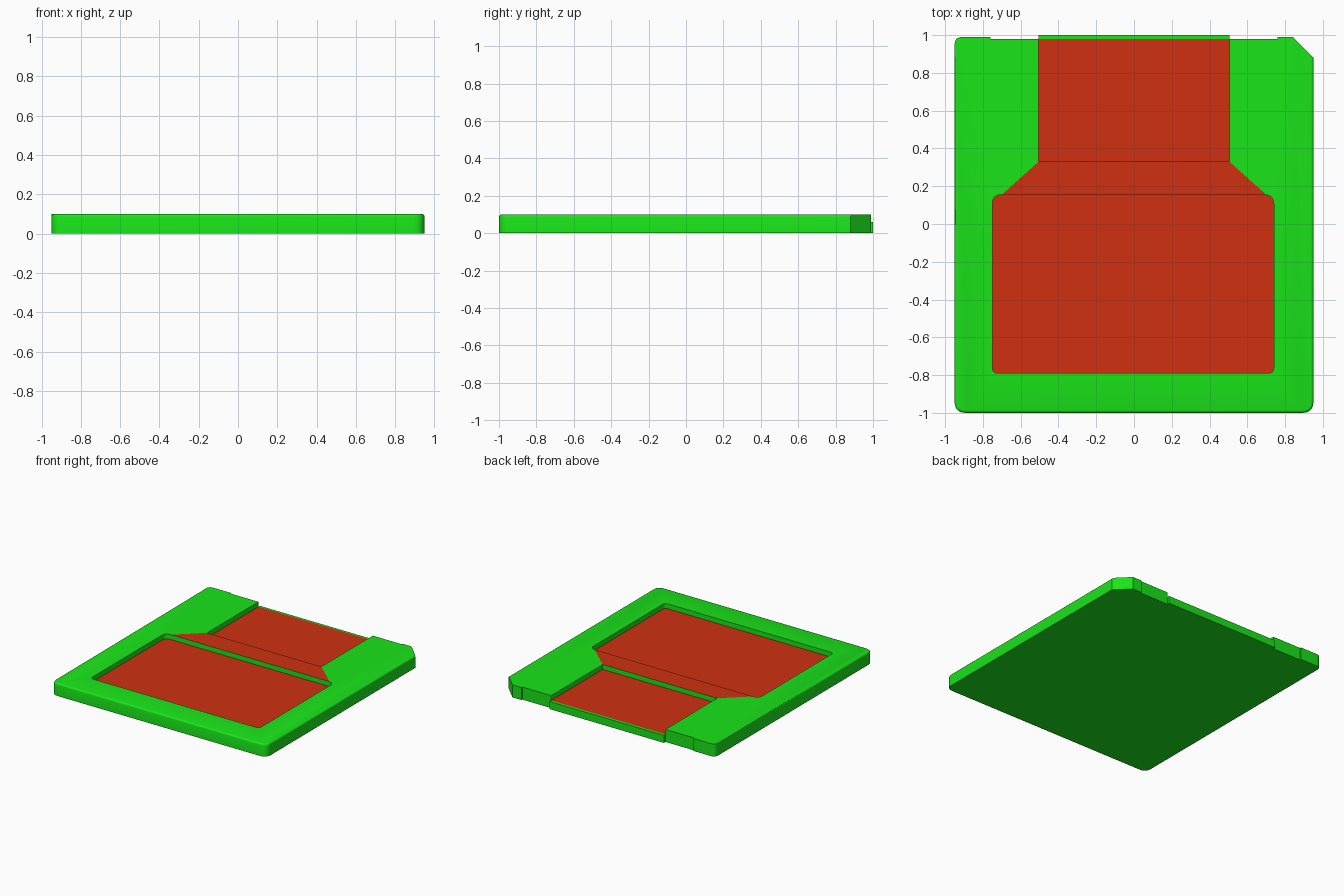
import bpy, bmesh, math
from mathutils import Vector

if "Cube" in bpy.data.objects:
    bpy.data.objects.remove(bpy.data.objects["Cube"])

TOP, FLOOR = 0.10, 0.06


def material(name, color):
    m = bpy.data.materials.new(name)
    m.diffuse_color = (*color, 1)
    m.use_nodes = True
    m.node_tree.nodes["Principled BSDF"].inputs["Base Color"].default_value = m.diffuse_color
    return m


green = material("green_plastic", (0.01, 0.78, 0.01))
red = material("red_surface", (0.62, 0.03, 0.005))


def outline(corners, steps=5):
    """Corners are (x, y, radius); a radius above 0 rounds that corner."""
    pts, n = [], len(corners)
    for i, (x, y, r) in enumerate(corners):
        p = Vector((x, y))
        if r == 0:
            pts.append(p)
            continue
        a = p + (Vector(corners[i - 1][:2]) - p).normalized() * r
        b = p + (Vector(corners[(i + 1) % n][:2]) - p).normalized() * r
        for k in range(steps + 1):
            t = k / steps
            pts.append(a * (1 - t) ** 2 + p * 2 * t * (1 - t) + b * t * t)
    return pts


def plate(name, corners, z0, z1=None, mat=None, soft_rim=0):
    """Flat sheet at z0, or a slab up to z1 with an optional softened top rim."""
    bm = bmesh.new()
    face = bm.faces.new([bm.verts.new((p.x, p.y, z0)) for p in outline(corners)])
    face.normal_update()
    if face.normal.z < 0:
        face.normal_flip()
    if z1 is not None:
        new = bmesh.ops.extrude_face_region(bm, geom=[face], use_keep_orig=True)["geom"]
        bmesh.ops.translate(bm, vec=(0, 0, z1 - z0),
                            verts=[g for g in new if isinstance(g, bmesh.types.BMVert)])
        bmesh.ops.recalc_face_normals(bm, faces=bm.faces)
        if soft_rim:
            rim = [e for e in bm.edges
                   if all(v.co.z > z1 - 1e-4 for v in e.verts)
                   and sum(v.co.y for v in e.verts) / 2 < 0.9]
            bmesh.ops.bevel(bm, geom=rim, offset=soft_rim, segments=3,
                            profile=0.5, affect='EDGES')
    me = bpy.data.meshes.new(name)
    bm.to_mesh(me)
    bm.free()
    ob = bpy.data.objects.new(name, me)
    bpy.context.collection.objects.link(ob)
    if mat:
        me.materials.append(mat)
    return ob


# Shell with a clipped corner, stepped back edge and low centre lip
shell = plate("disk_shell", [
    (-0.95, -1.0, 0.06), (0.95, -1.0, 0.06), (0.95, 0.88, 0), (0.84, 0.99, 0),
    (0.76, 0.99, 0), (0.76, 0.98, 0), (0.505, 0.98, 0), (0.505, 1.0, 0),
    (-0.505, 1.0, 0), (-0.505, 0.98, 0), (-0.76, 0.98, 0), (-0.76, 0.99, 0),
    (-0.95, 0.99, 0.04)], 0, TOP, green, soft_rim=0.014)

# Recesses for the label and the shutter
label_shape = [(-0.75, -0.79, 0.03), (0.74, -0.79, 0.03),
               (0.74, 0.155, 0.05), (-0.75, 0.155, 0.05)]
cutters = [
    plate("label_cutter", label_shape, FLOOR, 0.2),
    plate("shutter_cutter", [(-0.505, 0.33, 0), (0.505, 0.33, 0),
                             (0.505, 1.1, 0), (-0.505, 1.1, 0)], FLOOR, 0.2)]
bpy.context.view_layer.objects.active = shell
shell.select_set(True)
for c in cutters:
    c.hide_render = True
    mod = shell.modifiers.new(c.name, 'BOOLEAN')
    mod.operation = 'DIFFERENCE'
    mod.solver = 'EXACT'
    mod.object = c
    bpy.ops.object.modifier_apply(modifier=mod.name)
for c in cutters:
    bpy.data.objects.remove(c)
bpy.ops.object.shade_smooth_by_angle(angle=math.radians(35))

# Red surfaces: label, shutter and the raised bridge between them
plate("label", label_shape, FLOOR + 0.001, mat=red)
plate("shutter", [(-0.505, 0.33, 0), (0.505, 0.33, 0),
                  (0.505, 0.98, 0), (-0.505, 0.98, 0)], FLOOR + 0.001, mat=red)
plate("bridge", [(-0.70, 0.155, 0), (0.70, 0.155, 0),
                 (0.505, 0.33, 0), (-0.505, 0.33, 0)], TOP + 0.0005, mat=red)
